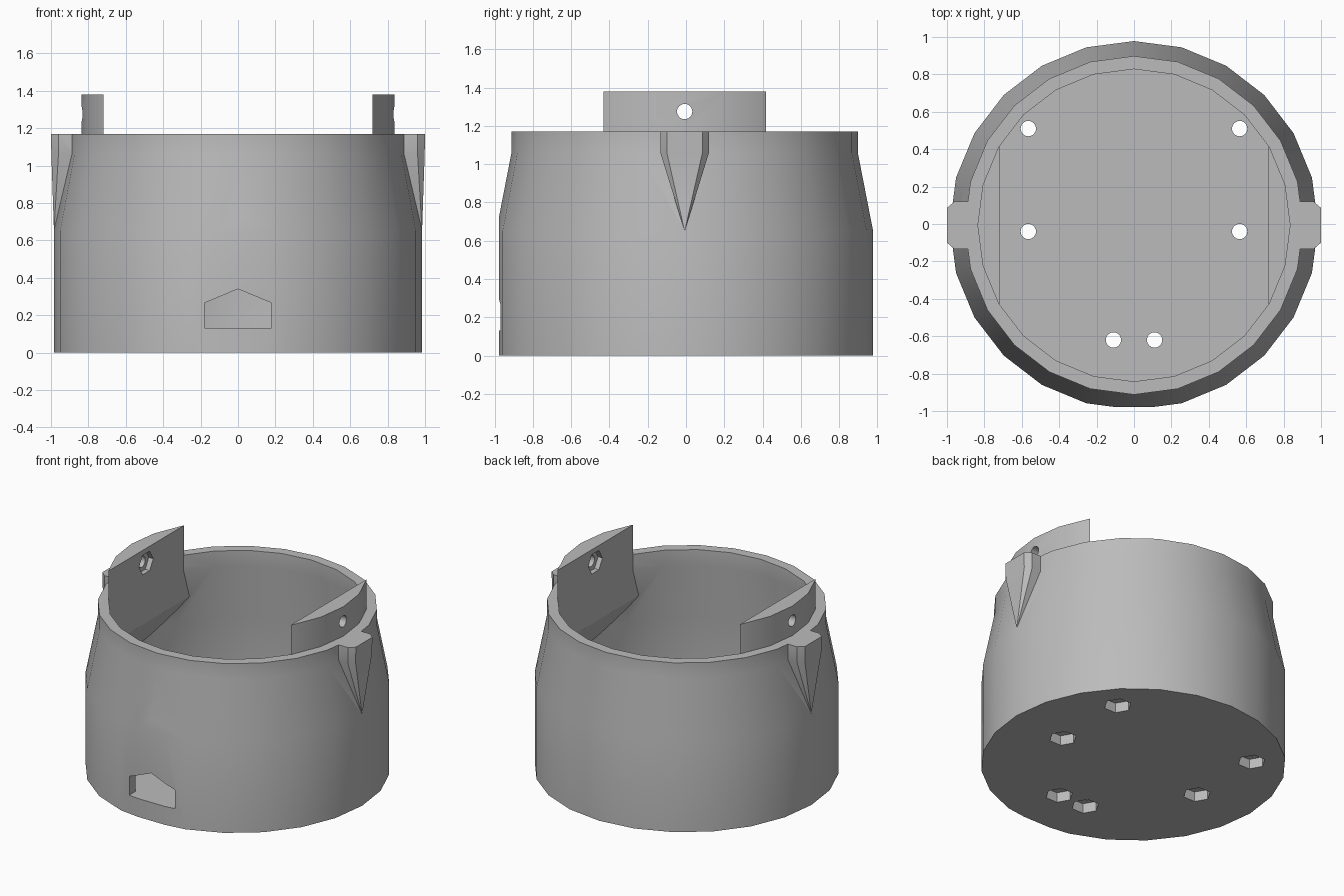
import bpy, bmesh
from math import radians, pi
from mathutils import Matrix, Vector

if "Cube" in bpy.data.objects:
    bpy.data.objects.remove(bpy.data.objects["Cube"])

CY = -0.007      # axis of the round body in y
SIDES = 24

grey = bpy.data.materials.new("plain grey")
grey.use_nodes = True
grey.diffuse_color = (0.5, 0.5, 0.5, 1)
grey.node_tree.nodes["Principled BSDF"].inputs["Base Color"].default_value = (0.5, 0.5, 0.5, 1)


def finish(bm, name):
    bmesh.ops.recalc_face_normals(bm, faces=bm.faces)
    mesh = bpy.data.meshes.new(name)
    bm.to_mesh(mesh)
    bm.free()
    mesh.materials.append(grey)
    ob = bpy.data.objects.new(name, mesh)
    bpy.context.collection.objects.link(ob)
    return ob


def lathe(name, profile):
    """Closed solid of revolution from (radius, z) pairs."""
    bm = bmesh.new()
    rings = []
    for r, z in profile:
        ring = bmesh.ops.create_circle(
            bm, segments=SIDES, radius=r, matrix=Matrix.Translation((0, CY, z)))
        rings.append(ring["verts"])
    for a, b in zip(rings, rings[1:]):
        for i in range(SIDES):
            j = (i + 1) % SIDES
            bm.faces.new((a[i], a[j], b[j], b[i]))
    bm.faces.new(rings[0])
    bm.faces.new(rings[-1])
    return finish(bm, name)


def prism(name, points, direction):
    """Extrude a flat outline of 3D points along a vector."""
    bm = bmesh.new()
    face = bm.faces.new([bm.verts.new(p) for p in points])
    new = bmesh.ops.extrude_face_region(bm, geom=[face])["geom"]
    bmesh.ops.translate(bm, vec=Vector(direction),
                        verts=[v for v in new if isinstance(v, bmesh.types.BMVert)])
    return finish(bm, name)


def rod(name, centre, radius, length, sides, axis="Z", turn=0):
    bm = bmesh.new()
    rot = Matrix.Rotation(pi / 2, 4, "Y") if axis == "X" else Matrix()
    bmesh.ops.create_cone(bm, cap_ends=True, segments=sides, radius1=radius, radius2=radius,
                          depth=length,
                          matrix=Matrix.Translation(centre) @ rot @ Matrix.Rotation(turn, 4, "Z"))
    return finish(bm, name)


def combine(target, tool, operation):
    mod = target.modifiers.new("combine", "BOOLEAN")
    mod.operation, mod.solver, mod.object = operation, "EXACT", tool
    bpy.context.view_layer.objects.active = target
    bpy.ops.object.modifier_apply(modifier=mod.name)
    bpy.data.objects.remove(tool)


def box(name, x0, x1, y0, y1, z0, z1):
    return prism(name, [(x0, y0, z0), (x1, y0, z0), (x1, y1, z0), (x0, y1, z0)], (0, 0, z1 - z0))


# Round body and its hollow
cup = lathe("cup_body", [(0.985, 0), (0.985, 0.65), (0.905, 1.06), (0.905, 1.17)])
hollow = lathe("hollow", [(0.915, 0.13), (0.915, 0.65), (0.835, 1.06), (0.835, 1.4)])

# Sloped supports below the side tabs stay solid
for s in (-1, 1):
    outline = [(0.72, 1.5), (0.72, 0.85), (0.94, 0.52), (0.99, 0.52), (0.99, 1.5)]
    support = prism("support", [(s * x, -0.7, z) for x, z in outline], (0, 1.4, 0))
    combine(hollow, support, "DIFFERENCE")
combine(cup, hollow, "DIFFERENCE")

for s in (-1, 1):
    # Upright tab following the inner wall
    tab = lathe("side_tab", [(0.837, 1.1), (0.837, 1.38)])
    combine(tab, box("trim", *sorted((s * 0.72, s * 0.95)), -0.7, 0.7, 1, 1.5), "INTERSECT")
    combine(cup, tab, "UNION")

    # Pointed rib on the outside
    bm = bmesh.new()
    for z, out in ((1.17, 1.0), (1.06, 0.998)):
        for x, y in ((0.86, 0.127), (0.96, 0.127), (out, 0.093)):
            for side in (-1, 1):
                bm.verts.new((s * x, CY + side * y, z))
    bm.verts.new((s * 0.984, CY, 0.65))
    bmesh.ops.convex_hull(bm, input=bm.verts)
    combine(cup, finish(bm, "rib"), "UNION")

    # Bolt hole and inner nut recess in the tab
    combine(cup, rod("bolt", (s * 0.76, CY, 1.275), 0.04, 0.2, 24, "X"), "DIFFERENCE")
    combine(cup, rod("nut", (s * 0.72, CY, 1.275), 0.08, 0.07, 6, "X"), "DIFFERENCE")

# Floor holes with nut recesses underneath
for s in (-1, 1):
    for x, y in ((0.565, 0.51), (0.565, -0.04), (0.11, -0.62)):
        combine(cup, rod("bolt", (s * x, y, 0.1), 0.041, 0.4, 24), "DIFFERENCE")
        combine(cup, rod("nut", (s * x, y, 0), 0.09, 0.14, 6, turn=radians(30)), "DIFFERENCE")

# Gabled opening and narrow flat on the front
gable = [(-0.18, 0.131), (0.18, 0.131), (0.18, 0.265), (0, 0.34), (-0.18, 0.265)]
combine(cup, prism("opening", [(x, -1.1, z) for x, z in gable], (0, 0.3, 0)), "DIFFERENCE")
combine(cup, box("front_flat", -0.5, 0.5, -1.2, -0.978, -0.1, 1.3), "DIFFERENCE")

bpy.ops.object.select_all(action="DESELECT")
cup.select_set(True)
bpy.context.view_layer.objects.active = cup
bpy.ops.object.shade_smooth_by_angle(angle=radians(30))
